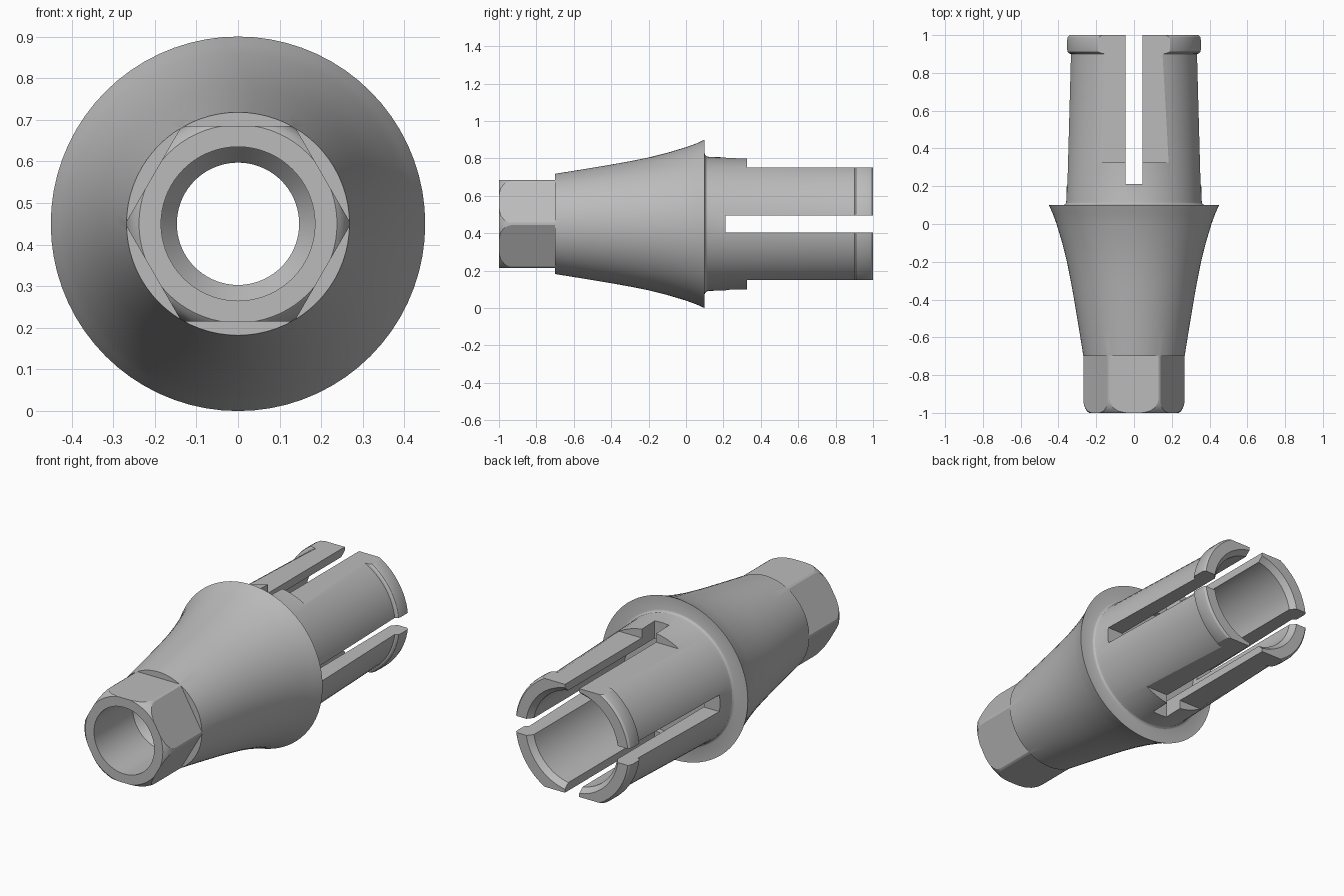
import bpy, bmesh, math
from mathutils import Matrix, Vector

cube = bpy.data.objects.get("Cube")
if cube:
    bpy.data.objects.remove(cube, do_unlink=True)

AXIS_Z = 0.45
SEGMENTS = 72

metal = bpy.data.materials.new("satin grey metal")
metal.use_nodes = True
metal.diffuse_color = (0.5, 0.5, 0.5, 1)
metal.node_tree.nodes["Principled BSDF"].inputs["Base Color"].default_value = (0.5, 0.5, 0.5, 1)


def add_object(name, bm):
    mesh = bpy.data.meshes.new(name)
    bmesh.ops.recalc_face_normals(bm, faces=bm.faces)
    bm.to_mesh(mesh)
    bm.free()
    mesh.materials.append(metal)
    obj = bpy.data.objects.new(name, mesh)
    bpy.context.collection.objects.link(obj)
    return obj


def lathe(name, profile):
    """Turn a closed (radius, y) outline about the long axis."""
    bm = bmesh.new()
    rings = []
    for i in range(SEGMENTS):
        a = math.tau * i / SEGMENTS
        rings.append([bm.verts.new((r * math.cos(a), y, AXIS_Z + r * math.sin(a)))
                      for r, y in profile])
    n = len(profile)
    for i, ring in enumerate(rings):
        after = rings[(i + 1) % SEGMENTS]
        for j in range(n):
            k = (j + 1) % n
            bm.faces.new((ring[j], ring[k], after[k], after[j]))
    return add_object(name, bm)


def cut_box(target, low, high, turn=0.0):
    """Remove a box, given relative to the long axis and turned about it."""
    low, high = Vector(low), Vector(high)
    bm = bmesh.new()
    bmesh.ops.create_cube(bm, size=1)
    place = (Matrix.Translation((0, 0, AXIS_Z)) @ Matrix.Rotation(turn, 4, 'Y')
             @ Matrix.Translation((low + high) / 2)
             @ Matrix.Diagonal((*(high - low), 1)))
    bm.transform(place)
    cutter = add_object("cutter", bm)
    cutter.hide_render = True
    mod = target.modifiers.new("cut", 'BOOLEAN')
    mod.operation = 'DIFFERENCE'
    mod.solver = 'EXACT'
    mod.object = cutter
    bpy.context.view_layer.objects.active = target
    bpy.ops.object.modifier_apply(modifier=mod.name)
    bpy.data.objects.remove(cutter, do_unlink=True)


# Outer outline from the rounded hex nose, over the flared collar, to the snap lip
outer = [(0.238, -1.0), (0.25, -0.99), (0.26, -0.972), (0.266, -0.95), (0.268, -0.93),
         (0.268, -0.7), (0.292, -0.55), (0.317, -0.4), (0.335, -0.3), (0.355, -0.2),
         (0.38, -0.1), (0.41, 0.0), (0.43, 0.055), (0.447, 0.092), (0.45, 0.1),
         (0.376, 0.1), (0.368, 0.103), (0.361, 0.11), (0.358, 0.125),
         (0.337, 0.9), (0.346, 0.903), (0.354, 0.91), (0.357, 0.922),
         (0.357, 0.975), (0.354, 0.99), (0.345, 1.0)]
# Wide rear socket, narrow channel, conical seat and front bore
inner = [(0.285, 1.0), (0.26, 0.97), (0.26, 0.18), (0.147, 0.18),
         (0.147, -0.61), (0.185, -0.66), (0.185, -1.0)]
body = lathe("connector_body", outer + inner)

# Hexagonal nose
for i in range(6):
    cut_box(body, (-0.3, -1.1, 0.235), (0.3, -0.7, 0.5), math.tau * i / 6)

# Flats above and below the rear sleeve
for i in range(2):
    cut_box(body, (-0.5, 0.325, 0.301), (0.5, 1.1, 0.6), math.pi * i)

# Crossed slots that split the sleeve into four prongs
cut_box(body, (-0.044, 0.213, -0.6), (0.044, 1.1, 0.6))
cut_box(body, (-0.6, 0.21, -0.046), (0.6, 1.1, 0.046))

bpy.ops.object.select_all(action='DESELECT')
body.select_set(True)
bpy.context.view_layer.objects.active = body
bpy.ops.object.shade_smooth_by_angle(angle=math.radians(22))
